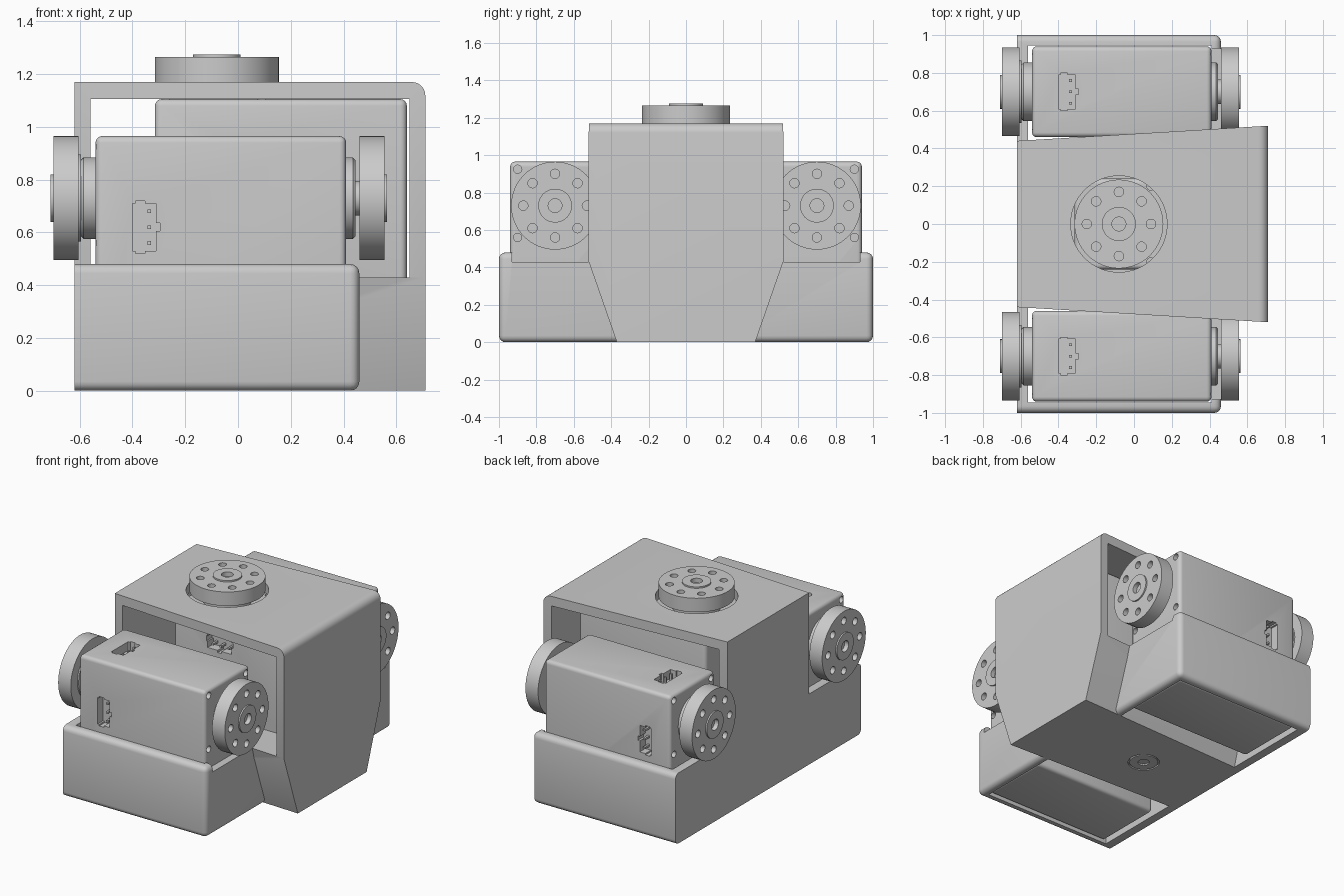
import bpy, bmesh, math
from mathutils import Matrix, Vector

cube = bpy.data.objects.get("Cube")
if cube:
    bpy.data.objects.remove(cube)

grey = bpy.data.materials.new("plain_grey")
grey.use_nodes = True
TONE = (0.6, 0.6, 0.6, 1)
grey.diffuse_color = TONE
grey.node_tree.nodes["Principled BSDF"].inputs["Base Color"].default_value = TONE


def make(name, bm, place=Matrix()):
    bmesh.ops.recalc_face_normals(bm, faces=bm.faces)
    mesh = bpy.data.meshes.new(name)
    bm.to_mesh(mesh)
    bm.free()
    mesh.transform(place)
    if place.determinant() < 0:
        mesh.flip_normals()
    mesh.materials.append(grey)
    obj = bpy.data.objects.new(name, mesh)
    bpy.context.collection.objects.link(obj)
    return obj


def add_box(bm, x, y, z):
    """Box from three (low, high) ranges."""
    size = [b - a for a, b in (x, y, z)]
    mid = [(a + b) / 2 for a, b in (x, y, z)]
    return bmesh.ops.create_cube(
        bm, size=1, matrix=Matrix.Translation(mid) @ Matrix.Diagonal((*size, 1)))["verts"]


def add_rod(bm, centre, radius, length, axis="X", sides=20):
    turn = Matrix.Rotation(math.pi / 2, 4, "Y") if axis == "X" else Matrix()
    bmesh.ops.create_cone(bm, cap_ends=True, segments=sides, radius1=radius,
                          radius2=radius, depth=length,
                          matrix=Matrix.Translation(centre) @ turn)


def cut(obj, bm, place=Matrix()):
    """Subtract a temporary mesh from the object."""
    cutter = make("cutter", bm, place)
    cutter.hide_render = True
    mod = obj.modifiers.new("cut", "BOOLEAN")
    mod.operation, mod.solver, mod.object = "DIFFERENCE", "EXACT", cutter
    bpy.context.view_layer.objects.active = obj
    bpy.ops.object.modifier_apply(modifier=mod.name)
    bpy.data.objects.remove(cutter)


def bevel(bm, edges, width, segments=4):
    bmesh.ops.bevel(bm, geom=list(edges), offset=width, segments=segments,
                    profile=0.5, affect="EDGES")


def lathe_x(profile):
    """Spin an (x, radius) profile about the x axis."""
    bm = bmesh.new()
    verts = [bm.verts.new((x, 0, r)) for x, r in profile]
    edges = [bm.edges.new(pair) for pair in zip(verts, verts[1:])]
    bmesh.ops.spin(bm, geom=verts + edges, axis=(1, 0, 0), cent=(0, 0, 0),
                   steps=64, angle=math.tau)
    bmesh.ops.remove_doubles(bm, verts=bm.verts, dist=0.0001)
    return bm


def add_horn(name, profile, place):
    horn = make(name, lathe_x(profile), place)
    tip = profile[-1][0]
    holes = bmesh.new()
    for i in range(8):
        a = i * math.tau / 8
        add_rod(holes, (tip, 0.17 * math.cos(a), 0.17 * math.sin(a)), 0.025, 0.16)
    add_rod(holes, (tip, 0, 0), 0.037, 0.06)
    cut(horn, holes, place)


# Connector: half sizes of its overlapping outline boxes, (across, along, shift across)
SOCKET = [(0.045, 0.09, 0), (0.018, 0.1, -0.015), (0.03, 0.015, 0.03)]
SOCKET_X, SOCKET_Z, DEPTH = -0.355, -0.11, 0.06


def add_servo(name, place):
    """Servo with its output axis along local x through the origin."""
    bm = bmesh.new()
    add_box(bm, (-0.54, 0.41), (-0.24, 0.24), (-0.72, 0.235))
    bevel(bm, bm.edges, 0.025)
    body = make(name + "_body", bm, place)

    recess, pins = bmesh.new(), bmesh.new()
    top, side = (0.235 - DEPTH, 0.3), (0.24 - DEPTH, 0.3)
    # Each outline box is cut separately so the shapes merge cleanly
    for across, along, shift in SOCKET:
        xs = (SOCKET_X + shift - across, SOCKET_X + shift + across)
        for rng_y, rng_z in (((-along, along), top),
                             (side, (SOCKET_Z - along, SOCKET_Z + along))):
            recess = bmesh.new()
            add_box(recess, xs, rng_y, rng_z)
            cut(body, recess, place)
    for i in (-1, 0, 1):
        xs, o = (SOCKET_X + 0.012, SOCKET_X + 0.026), i * 0.06
        add_box(pins, xs, (o - 0.007, o + 0.007), (top[0] - 0.01, 0.225))
        o += SOCKET_Z
        add_box(pins, xs, (side[0] - 0.01, 0.23), (o - 0.007, o + 0.007))
    make(name + "_connector_pins", pins, place)

    # Screw holes in the end faces
    screws = bmesh.new()
    for x in (-0.54, 0.41):
        for y in (-0.2, 0.2):
            for z in (-0.17, 0.195):
                add_rod(screws, (x, y, z), 0.022, 0.06)
    cut(body, screws, place)

    add_horn(name + "_left_horn",
             [(0.4, 0), (0.4, 0.155), (0.435, 0.155), (0.445, 0.145), (0.445, 0.065),
              (0.46, 0.065), (0.46, 0.235), (0.555, 0.235), (0.555, 0.09),
              (0.565, 0.09), (0.565, 0)], place)
    add_horn(name + "_right_horn",
             [(-0.53, 0), (-0.53, 0.155), (-0.585, 0.155), (-0.595, 0.145),
              (-0.595, 0.165), (-0.605, 0.165), (-0.605, 0.235), (-0.7, 0.235),
              (-0.7, 0.09), (-0.71, 0.09), (-0.71, 0)], place)


def add_tray(name, place):
    """Three-walled holder around the lower half of an outer servo."""
    bm = bmesh.new()
    add_box(bm, (-0.62, 0.46), (0.3, 1), (0, 0.48))
    rounded = [e for e in bm.edges
               if not all(v.co.y < 0.5 for v in e.verts)
               and not all(v.co.x < 0 for v in e.verts)]
    bevel(bm, rounded, 0.035)
    tray = make(name, bm, place)
    for x, y, z in (((-0.56, 0.41), (0.2, 0.945), (-0.1, 0.6)),
                    ((0.38, 0.6), (0.2, 0.93), (0.43, 0.6))):
        well = bmesh.new()
        add_box(well, x, y, z)
        cut(tray, well, place)


# Central housing: tapered shell with an open window through both sides
RIGHT, LEFT, TOP, SILL = -0.62, 0.71, 1.17, 0.43
bm = bmesh.new()
for z, narrow, wide in ((0, 0.32, 0.37), (SILL, 0.44, 0.52), (TOP, 0.44, 0.52)):
    for s in (-1, 1):
        bm.verts.new((RIGHT, s * narrow, z))
        bm.verts.new((LEFT, s * wide, z))
bmesh.ops.convex_hull(bm, input=bm.verts)
bmesh.ops.dissolve_limit(bm, angle_limit=0.01, verts=bm.verts, edges=bm.edges)
bevel(bm, [e for e in bm.edges
           if all(v.co.x > 0.7 and v.co.z > 1.1 for v in e.verts)], 0.05, 6)
housing = make("central_housing", bm)
window = bmesh.new()
add_box(window, (-0.56, 0.65), (-0.8, 0.8), (SILL, 1.105))
cut(housing, window)
openings = bmesh.new()
add_rod(openings, (-0.08, 0, TOP), 0.255, 0.2, "Z", 64)
add_rod(openings, (-0.08, 0, 0), 0.1, 0.02, "Z", 32)
cut(housing, openings)

# Central servo: its axis stands upright
upright = Matrix(((0, 0, -1, -0.08), (0, -1, 0, 0), (-1, 0, 0, 0.565), (0, 0, 0, 1)))
add_servo("central_servo", upright)

# Outer servos and trays, mirrored front to back
for label, s in (("front", -1), ("back", 1)):
    flip = Matrix.Diagonal((1, s, 1, 1))
    add_tray(label + "_tray", flip)
    add_servo(label + "_servo", flip @ Matrix.Translation((0, 0.7, 0.73)))

# Smooth shading with sharp edges kept
bpy.ops.object.select_all(action="DESELECT")
for obj in bpy.context.scene.objects:
    if obj.type == "MESH":
        obj.select_set(True)
        bpy.context.view_layer.objects.active = obj
bpy.ops.object.shade_smooth_by_angle(angle=math.radians(35))
